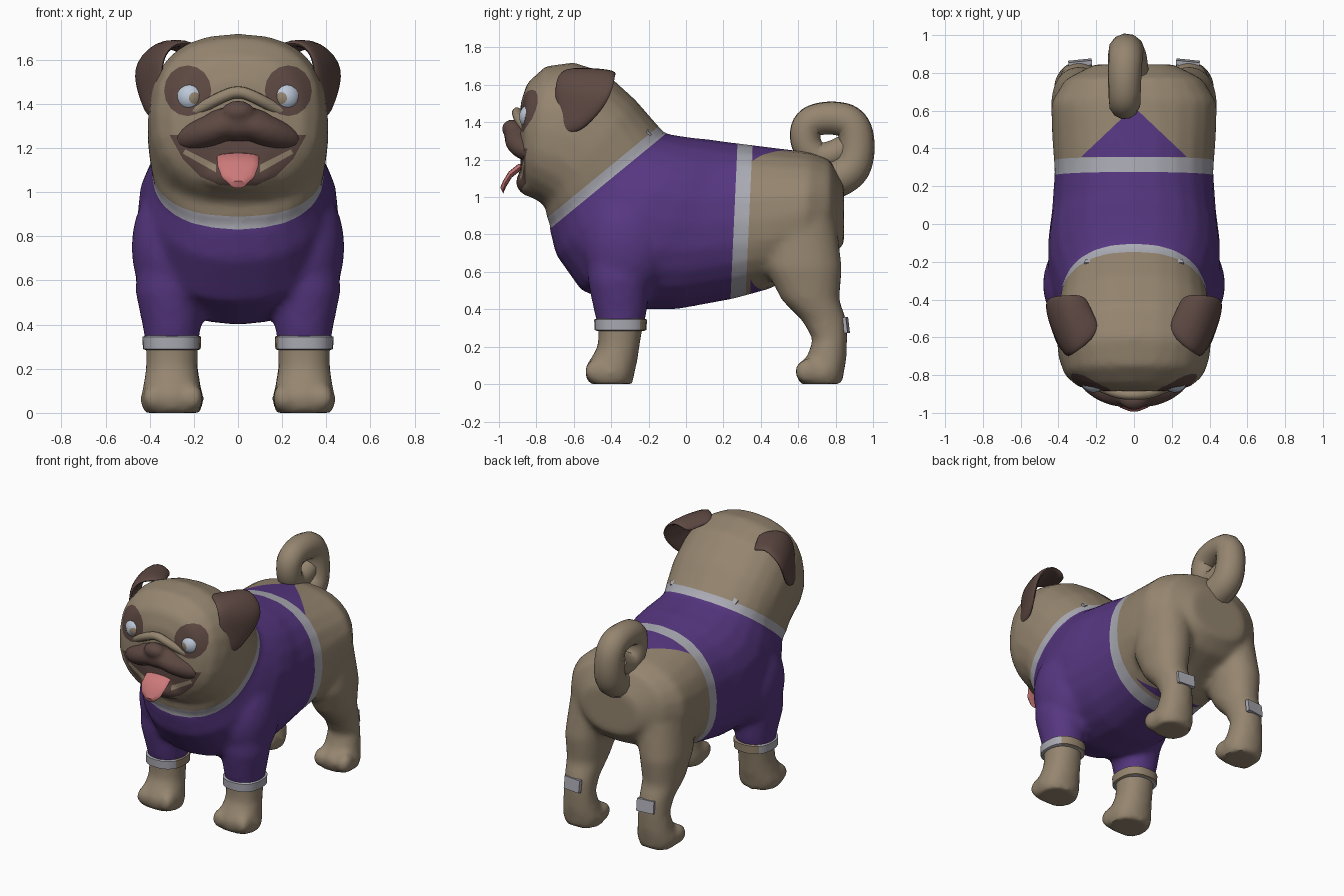
import bpy, bmesh, math
from mathutils import Vector, Matrix, Euler

if "Cube" in bpy.data.objects:
    bpy.data.objects.remove(bpy.data.objects["Cube"])


def material(name, rgb):
    m = bpy.data.materials.new(name)
    m.use_nodes = True
    m.diffuse_color = (*rgb, 1)
    bsdf = next(n for n in m.node_tree.nodes if n.type == 'BSDF_PRINCIPLED')
    bsdf.inputs["Base Color"].default_value = (*rgb, 1)
    bsdf.inputs["Roughness"].default_value = 0.8
    return m


fur = material("tan fur", (0.30, 0.235, 0.16))
shirt = material("purple cloth", (0.094, 0.038, 0.22))
brown = material("dark brown fur", (0.11, 0.065, 0.055))
trim = material("pale grey trim", (0.40, 0.40, 0.45))
pink = material("pink tongue", (0.60, 0.19, 0.19))
white = material("eye white", (0.50, 0.57, 0.68))
SIDES = (1, -1)


def make(name, bm, *mats):
    bmesh.ops.recalc_face_normals(bm, faces=bm.faces[:])
    me = bpy.data.meshes.new(name)
    for m in mats:
        me.materials.append(m)
    bm.to_mesh(me)
    bm.free()
    ob = bpy.data.objects.new(name, me)
    bpy.context.collection.objects.link(ob)
    return ob


def bake(ob):
    """Replace the mesh (or curve) by its evaluated result."""
    dg = bpy.context.evaluated_depsgraph_get()
    me = bpy.data.meshes.new_from_object(ob.evaluated_get(dg))
    if ob.type == 'MESH':
        ob.modifiers.clear()
        ob.data = me
        return ob
    new = bpy.data.objects.new(ob.name, me)
    bpy.data.objects.remove(ob)
    bpy.context.collection.objects.link(new)
    return new


def fuse(ob, voxel, rounds, *mats):
    r = ob.modifiers.new("fuse", 'REMESH')
    r.mode, r.voxel_size = 'VOXEL', voxel
    s = ob.modifiers.new("soften", 'SMOOTH')
    s.factor, s.iterations = 0.5, rounds
    ob = bake(ob)
    ob.data.materials.clear()
    for m in mats:
        ob.data.materials.append(m)
    return ob


def ring(c, u, v, power=2.4, n=24):
    def bend(t):
        return math.copysign(abs(t) ** (2 / power), t)
    angles = [2 * math.pi * i / n for i in range(n)]
    return [Vector(c) + Vector(u) * bend(math.cos(a)) + Vector(v) * bend(math.sin(a)) for a in angles]


def loft(bm, rings):
    rows = [[bm.verts.new(p) for p in r] for r in rings]
    n = len(rows[0])
    for a, b in zip(rows, rows[1:]):
        for i in range(n):
            bm.faces.new((a[i], a[(i + 1) % n], b[(i + 1) % n], b[i]))
    bm.faces.new(rows[0])
    bm.faces.new(rows[-1])


def trunk(bm, stations, power):
    """Stations hold the underside y, z, the top y, z and the half width."""
    rings = []
    for y0, z0, y1, z1, w in stations:
        c = (0, (y0 + y1) / 2, (z0 + z1) / 2)
        rings.append(ring(c, (w, 0, 0), (0, (y1 - y0) / 2, (z1 - z0) / 2), power))
    loft(bm, rings)


def limb(bm, s, stations):
    """Stations hold x, y, z and the two radii."""
    loft(bm, [ring((s * x, y, z), (rx, 0, 0), (0, ry, 0), 2.15) for x, y, z, rx, ry in stations])


def ball(bm, c, r, rot=(0, 0, 0)):
    mat = Matrix.LocRotScale(Vector(c), Euler(rot), Vector(r))
    bmesh.ops.create_uvsphere(bm, u_segments=24, v_segments=14, radius=1, matrix=mat)


def paint(bm, index, planes, keep):
    """Cut the kept faces along planes and colour what lies behind all of them."""
    mark = bm.faces.layers.int["mark"]
    for f in bm.faces:
        f[mark] = int(keep(f.calc_center_median()))
    for co, no in planes:
        co, no = Vector(co), Vector(no)
        faces = [f for f in bm.faces if f[mark]]
        geom = faces + list({e for f in faces for e in f.edges}) + list({v for f in faces for v in f.verts})
        bmesh.ops.bisect_plane(bm, geom=geom, dist=1e-5, plane_co=co, plane_no=no)
        for f in bm.faces:
            if f[mark] and (f.calc_center_median() - co).dot(no) > 0:
                f[mark] = 0
    for f in bm.faces:
        if f[mark]:
            f.material_index = index


def outline(points):
    """Planes around a counter-clockwise outline seen from the front."""
    return [((x, 0, z), (q - z, 0, x - p)) for (x, z), (p, q) in zip(points, points[1:] + points[:1])]


# Body, head and legs fused into one skin
bm = bmesh.new()
trunk(bm, [(-.73, .83, -.12, 1.34, .385), (-.695, .69, -.02, 1.325, .42), (-.56, .50, .05, 1.315, .455),
           (-.30, .40, .12, 1.31, .455), (-.05, .40, .18, 1.30, .435), (.25, .455, .3, 1.285, .42),
           (.45, .51, .5, 1.26, .435), (.62, .6, .66, 1.24, .44), (.76, .66, .77, 1.20, .365),
           (.845, .75, .845, 1.06, .21)], 2.25)
trunk(bm, [(-.68, .82, -.08, 1.30, .37), (-.745, .88, -.14, 1.37, .395), (-.75, .95, -.27, 1.52, .41),
           (-.78, .97, -.43, 1.665, .41), (-.81, .99, -.60, 1.72, .40), (-.84, 1.02, -.75, 1.70, .37),
           (-.87, 1.07, -.85, 1.61, .30), (-.885, 1.15, -.885, 1.5, .18)], 2.4)
ball(bm, (0, -.82, 1.08), (.19, .09, .08))
for s in SIDES:
    ball(bm, (s * .315, -.32, .75), (.168, .23, .29))
    limb(bm, s, [(.29, -.36, .8, .16, .18), (.31, -.36, .55, .155, .165), (.30, -.35, .38, .13, .14),
                 (.30, -.35, .3, .118, .118), (.30, -.36, .2, .118, .112), (.30, -.39, .12, .13, .13),
                 (.30, -.405, .06, .145, .13), (.30, -.405, 0, .13, .12)])
    limb(bm, s, [(.25, .60, .9, .17, .2), (.29, .63, .62, .15, .205), (.295, .665, .45, .125, .155),
                 (.29, .74, .34, .107, .12), (.29, .77, .24, .105, .092), (.29, .75, .13, .12, .108),
                 (.29, .72, .06, .138, .125), (.29, .72, 0, .12, .115)])
    for y in (-.48, .645):
        for dx in (-.09, 0, .09):
            ball(bm, (s * .295 + dx, y, .068), (.05, .065, .066))
skin = fuse(make("dog_body", bm), .022, 6, fur, shirt, brown, trim)

# Shirt, collar, hem and face markings cut into the skin
bm = bmesh.new()
bm.from_mesh(skin.data)
bm.faces.layers.int.new("mark")
for f in bm.faces:
    f.material_index = 0
neck_co, neck_no = Vector((0, -.74, .82)), Vector((0, -.634, .773))
neck_top = neck_co + neck_no * .055
hem_co, hem_no = Vector((0, .24, .5)), Vector((0, 1, -.045))
hem_end = hem_co + Vector((0, .08, 0))
paint(bm, 1, [(neck_co, neck_no), (hem_co, hem_no), ((0, 0, .31), (0, 0, -1))], lambda c: c.y < .5)
paint(bm, 3, [(neck_co, -neck_no), (neck_top, neck_no)], lambda c: c.y < .1)
paint(bm, 3, [(hem_co, -hem_no), (hem_end, hem_no)], lambda c: .1 < c.y < .5)
for low, tip, test in ((.355, .62, lambda c: c.z > 1.1), (.345, .44, lambda c: c.z < .65 and abs(c.x) < .3)):
    sides = [((0, tip, 0), (s * (tip - low), .28, 0)) for s in SIDES]
    paint(bm, 1, [((0, low, 0), (0, -1, 0))] + sides, lambda c: test(c) and .2 < c.y < .8)


def on_face(c):
    return c.y < -.6 and c.z > 1


paint(bm, 2, outline([(-.31, 1.26), (-.25, 1.15), (-.17, 1.07), (-.08, 1.03), (.08, 1.03),
                      (.17, 1.07), (.25, 1.15), (.31, 1.26)]), on_face)
for s in SIDES:
    ts = [2 * math.pi * i / 16 for i in range(16)]
    paint(bm, 2, outline([(s * .228 + .107 * math.cos(t), 1.46 + .115 * math.sin(t)) for t in ts]), on_face)

    # Tan lower lip between the mouth corner and the tongue
    lip = [(s * .10, 1.09), (s * .25, 1.175), (s * .24, 1.195), (s * .10, 1.125)]
    paint(bm, 0, outline(lip if s > 0 else lip[::-1]), on_face)
bm.faces.layers.int.remove(bm.faces.layers.int["mark"])
bm.to_mesh(skin.data)
bm.free()

# Muzzle with jowls and nose
bm = bmesh.new()
ball(bm, (0, -.88, 1.31), (.17, .09, .08))
ball(bm, (0, -.93, 1.365), (.075, .055, .05))
for s in SIDES:
    ball(bm, (s * .135, -.86, 1.275), (.185, .09, .072), (0, s * .3, s * .42))
fuse(make("muzzle", bm), .015, 3, brown)


def tube(name, points, radius, mat, taper=0):
    cu = bpy.data.curves.new(name, 'CURVE')
    cu.dimensions = '3D'
    cu.bevel_depth, cu.bevel_resolution, cu.use_fill_caps = radius, 4, True
    sp = cu.splines.new('NURBS')
    sp.points.add(len(points) - 1)
    for i, (p, co) in enumerate(zip(sp.points, points)):
        p.co = (*co, 1)
        p.radius = 1 - taper * i / (len(points) - 1)
    sp.use_endpoint_u, sp.order_u, sp.resolution_u = True, 3, 6
    ob = bpy.data.objects.new(name, cu)
    bpy.context.collection.objects.link(ob)
    ob = bake(ob)
    ob.data.materials.clear()
    ob.data.materials.append(mat)


# Nose fold and curled tail
tube("nose_fold", [(-.27, -.82, 1.33), (-.16, -.87, 1.385), (-.08, -.90, 1.43), (0, -.905, 1.46),
                   (.08, -.90, 1.43), (.16, -.87, 1.385), (.27, -.82, 1.33)], .027, fur)
tube("tail", [(-.02, .74, 1.08), (-.03, .87, 1.11), (-.04, .92, 1.24), (-.045, .90, 1.40), (-.05, .77, 1.43),
              (-.05, .64, 1.40), (-.05, .635, 1.27), (-.05, .73, 1.19), (-.05, .85, 1.26)], .105, fur, .3)

# Tongue
bm = bmesh.new()
loft(bm, [ring((0, y, z), (w, 0, 0), (0, -.008, .016), 2.2, 16) for y, z, w in
          ((-.82, 1.17, .09), (-.89, 1.16, .095), (-.94, 1.12, .093), (-.97, 1.07, .075), (-.985, 1.035, .035))])
make("tongue", bm, pink)

for s in SIDES:
    side = "left" if s > 0 else "right"

    # Folded ear: rows run from root to tip, each from front to back
    bm = bmesh.new()
    rows = [((.16, -.56, 1.66), (.25, -.37, 1.62)), ((.28, -.67, 1.69), (.35, -.37, 1.69)),
            ((.345, -.71, 1.61), (.475, -.38, 1.58)), ((.345, -.70, 1.47), (.455, -.44, 1.46)),
            ((.365, -.69, 1.33), (.40, -.57, 1.34))]
    grid = []
    for a, b in rows:
        a, b = Vector(a), Vector(b)
        pts = [a, a.lerp(b, .5) + Vector((.015, 0, .005)), b]
        grid.append([bm.verts.new((s * p.x, p.y, p.z)) for p in pts])
    for r, q in zip(grid, grid[1:]):
        for i in range(2):
            bm.faces.new((r[i], r[i + 1], q[i + 1], q[i]))
    ear = make(side + "_ear", bm, brown)
    th = ear.modifiers.new("thickness", 'SOLIDIFY')
    th.thickness, th.offset = .04, 0
    sub = ear.modifiers.new("round", 'SUBSURF')
    sub.levels = sub.render_levels = 2
    bake(ear)

    # Eye with a tan iris at the pole facing forward
    bm = bmesh.new()
    centre, look = Vector((s * .215, -.822, 1.43)), Vector((-s * .3, -1, -.05)).normalized()
    mat = Matrix.Translation(centre) @ look.to_track_quat('Z', 'Y').to_matrix().to_4x4()
    bmesh.ops.create_uvsphere(bm, u_segments=20, v_segments=16, radius=.07, matrix=mat)
    for f in bm.faces:
        f.material_index = int((f.calc_center_median() - centre).normalized().dot(look) > .92)
    make(side + "_eye", bm, white, fur)

    # Sleeve cuff, pale on the outer front
    bm = bmesh.new()
    loft(bm, [ring((s * .30, -.35, z), (r, 0, 0), (0, r + .008, 0)) for z, r in
              ((.285, .12), (.29, .131), (.345, .133), (.35, .12))])
    for f in bm.faces:
        c = f.calc_center_median()
        f.material_index = int((c.x * s - .30) - (c.y + .35) < -.02)
    make(side + "_cuff", bm, trim, fur)

    # Hock plate and collar clip
    for name, loc, size, rot in (("hock_plate", (s * .285, .853, .315), (.125, .025, .085), (.12, 0, -s * .1)),
                                 ("collar_clip", (s * .23, -.215, 1.335), (.05, .055, .03), (.7, s * .35, 0))):
        bm = bmesh.new()
        bmesh.ops.create_cube(bm, size=1, matrix=Matrix.LocRotScale(Vector(loc), Euler(rot), Vector(size)))
        make(side + "_" + name, bm, trim)

# Smooth shading with sharp edges kept
bpy.ops.object.select_all(action='DESELECT')
for ob in bpy.context.collection.objects:
    if ob.type == 'MESH':
        ob.select_set(True)
        bpy.context.view_layer.objects.active = ob
bpy.ops.object.shade_smooth_by_angle(angle=math.radians(40))
